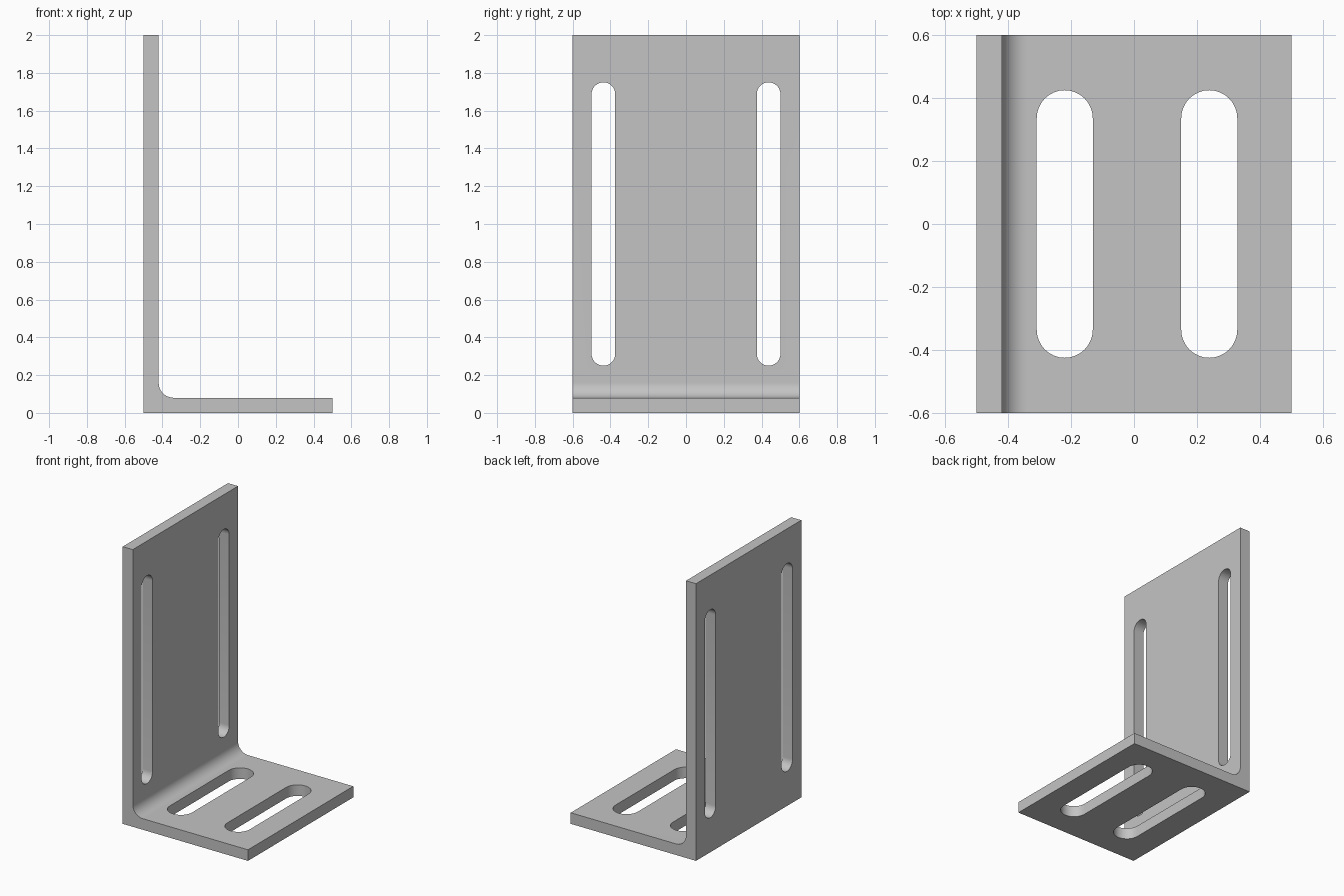
import bpy
import bmesh
from math import sin, cos, pi, radians
from mathutils import Vector

if "Cube" in bpy.data.objects:
    bpy.data.objects.remove(bpy.data.objects["Cube"], do_unlink=True)

WIDTH, DEPTH, HEIGHT = 1.0, 1.2, 2.0
THICK, FILLET = 0.08, 0.08

steel = bpy.data.materials.new("grey_steel")
steel.use_nodes = True
grey = (0.55, 0.55, 0.55, 1)
steel.diffuse_color = grey
steel.node_tree.nodes["Principled BSDF"].inputs["Base Color"].default_value = grey


def extrude_outline(name, points, direction):
    """Solid made by sweeping a flat outline along a vector."""
    bm = bmesh.new()
    face = bm.faces.new([bm.verts.new(p) for p in points])
    swept = bmesh.ops.extrude_face_region(bm, geom=[face])["geom"]
    verts = [v for v in swept if isinstance(v, bmesh.types.BMVert)]
    bmesh.ops.translate(bm, verts=verts, vec=direction)
    bmesh.ops.recalc_face_normals(bm, faces=bm.faces)
    mesh = bpy.data.meshes.new(name)
    bm.to_mesh(mesh)
    bm.free()
    mesh.materials.append(steel)
    obj = bpy.data.objects.new(name, mesh)
    bpy.context.collection.objects.link(obj)
    return obj


def slot_cutter(name, centre, across, along, through, width, length, steps=16):
    """Round-ended slot, centred on a point and cutting both ways through it."""
    r = width / 2
    points = []
    for end in (0, 1):
        shift = (length / 2 - r) * (1 - 2 * end)
        for i in range(steps + 1):
            a = pi * (end + i / steps)
            points.append(centre - through + across * r * cos(a)
                          + along * (r * sin(a) + shift))
    obj = extrude_outline(name, points, through * 2)
    obj.hide_render = True
    return obj


# L-shaped plate with a rounded inner corner
left, right = -WIDTH / 2, WIDTH / 2
cx, cz = left + THICK + FILLET, THICK + FILLET
arc = [(cx + FILLET * cos(a), cz + FILLET * sin(a))
       for a in (pi * 1.5 - pi / 2 * i / 16 for i in range(17))]
profile = [(left, 0), (right, 0), (right, THICK), *arc,
           (left + THICK, HEIGHT), (left, HEIGHT)]
bracket = extrude_outline("angle_bracket",
                          [(x, -DEPTH / 2, z) for x, z in profile],
                          Vector((0, DEPTH, 0)))

# Slots: a narrow pair in the upright, a wide pair in the base
X, Y, Z = Vector((1, 0, 0)), Vector((0, 1, 0)), Vector((0, 0, 1))
cutters = [slot_cutter("upright_slot", Vector((left + THICK / 2, y, 1.0)),
                       Y, Z, X * THICK, 0.125, 1.5) for y in (-0.4375, 0.4375)]
cutters += [slot_cutter("base_slot", Vector((x, 0, THICK / 2)),
                        X, Y, Z * THICK, 0.178, 0.85) for x in (-0.22, 0.239)]

bpy.ops.object.select_all(action="DESELECT")
bracket.select_set(True)
bpy.context.view_layer.objects.active = bracket
for cutter in cutters:
    mod = bracket.modifiers.new("slot", "BOOLEAN")
    mod.operation = "DIFFERENCE"
    mod.solver = "EXACT"
    mod.object = cutter
    bpy.ops.object.modifier_apply(modifier=mod.name)
    bpy.data.objects.remove(cutter, do_unlink=True)

bpy.ops.object.shade_smooth_by_angle(angle=radians(30))
